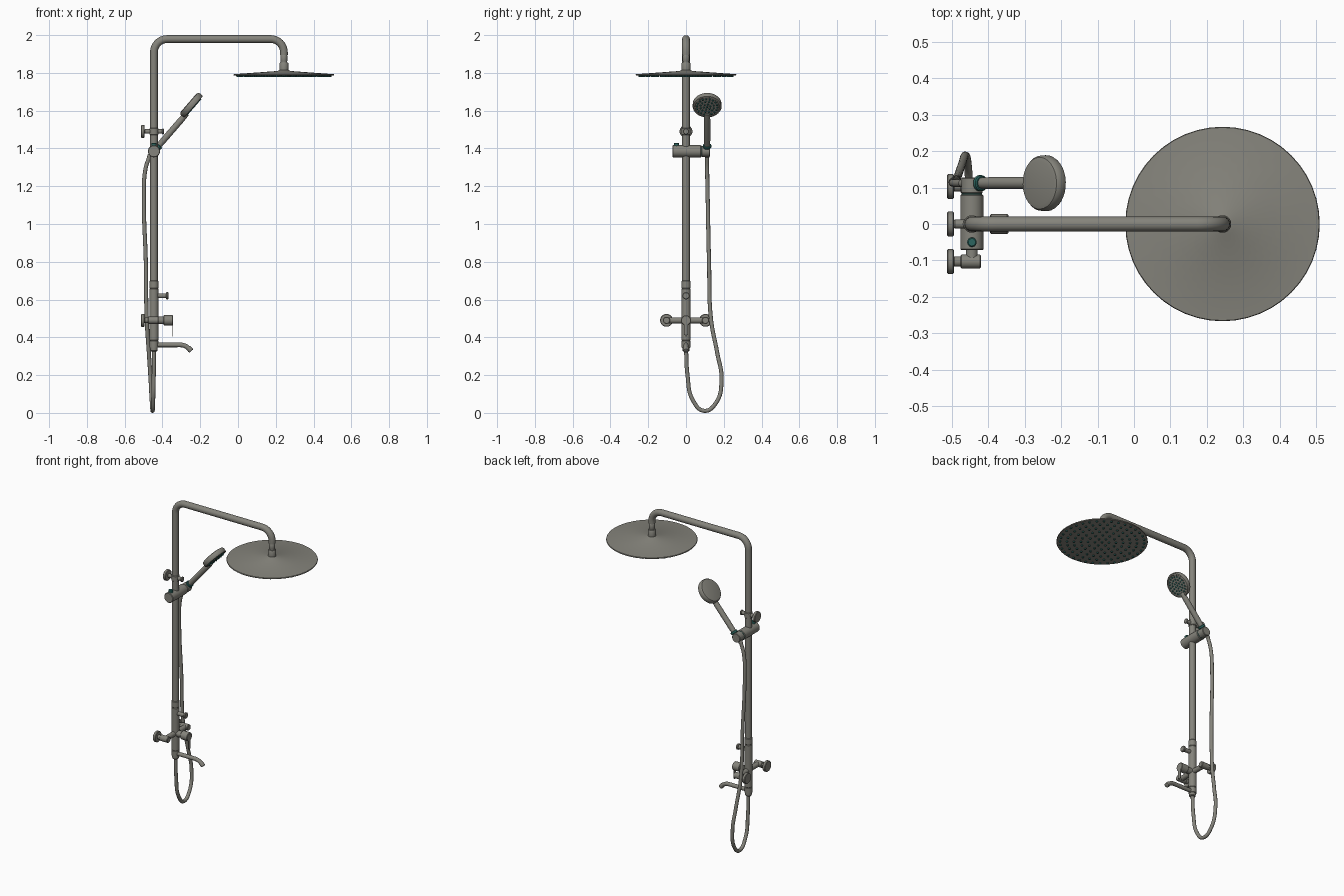
import bpy, bmesh, math
from mathutils import Vector

if "Cube" in bpy.data.objects:
    bpy.data.objects.remove(bpy.data.objects["Cube"])

def mat(name, rgb):
    m = bpy.data.materials.new(name)
    m.diffuse_color = (*rgb, 1)
    m.use_nodes = True
    m.node_tree.nodes["Principled BSDF"].inputs["Base Color"].default_value = m.diffuse_color
    return m

METAL = mat("brushed_metal", (0.235, 0.23, 0.20))
TEAL = mat("dark_teal_rubber", (0.025, 0.13, 0.115))
X = -0.445                      # column axis

def finish(o, m):
    o.data.materials.append(m)
    bpy.ops.object.select_all(action='DESELECT')
    bpy.context.view_layer.objects.active = o
    o.select_set(True)
    if o.type == 'CURVE':
        bpy.ops.object.convert(target='MESH')
        o = bpy.context.object
    bpy.ops.object.shade_smooth_by_angle(angle=math.radians(35))
    return o

def add_lathe(bm, origin, axis, prof, n):
    """Closed turned solid: prof is (radius, distance along axis)."""
    a = Vector(axis).normalized()
    u = a.orthogonal().normalized()
    v = a.cross(u)
    rings = []
    for r, t in prof:
        rings.append([bm.verts.new(Vector(origin) + a * t + r * (u * math.cos(k * math.tau / n) + v * math.sin(k * math.tau / n)))
                      for k in range(n)])
    for A, B in zip(rings, rings[1:]):
        for k in range(n):
            bm.faces.new((A[k], A[(k + 1) % n], B[(k + 1) % n], B[k]))
    bm.faces.new(rings[0][::-1])
    bm.faces.new(rings[-1])

def to_object(name, bm, m):
    bmesh.ops.recalc_face_normals(bm, faces=bm.faces)
    me = bpy.data.meshes.new(name)
    bm.to_mesh(me)
    bm.free()
    o = bpy.data.objects.new(name, me)
    bpy.context.collection.objects.link(o)
    return finish(o, m)

def lathe(name, origin, axis, prof, m=METAL, n=32):
    bm = bmesh.new()
    add_lathe(bm, origin, axis, prof, n)
    return to_object(name, bm, m)

def cyl(name, p, q, r, m=METAL, n=32, bev=0.003):
    d = Vector(q) - Vector(p)
    L = d.length
    return lathe(name, p, d, [(r - bev, 0), (r, bev), (r, L - bev), (r - bev, L)], m, n)

def curve(name, pts, r, bezier=False):
    c = bpy.data.curves.new(name, 'CURVE')
    c.dimensions = '3D'
    c.bevel_depth, c.bevel_resolution, c.use_fill_caps = r, 6, True
    s = c.splines.new('BEZIER' if bezier else 'POLY')
    if bezier:
        s.bezier_points.add(len(pts) - 1)
        for b, p in zip(s.bezier_points, pts):
            b.co = p
            b.handle_left_type = b.handle_right_type = 'AUTO'
        s.resolution_u = 12
    else:
        s.points.add(len(pts) - 1)
        for b, p in zip(s.points, pts):
            b.co = (*p, 1)
    o = bpy.data.objects.new(name, c)
    bpy.context.collection.objects.link(o)
    return finish(o, METAL)

def arc(cx, cz, r, a0, a1, n=10):
    return [(cx + r * math.cos(math.radians(a0 + (a1 - a0) * k / n)), 0,
             cz + r * math.sin(math.radians(a0 + (a1 - a0) * k / n))) for k in range(n + 1)]

def nozzles(name, centre, normal, count, step, r, h):
    """Rubber nozzles in concentric rings on a spray face."""
    bm = bmesh.new()
    a = Vector(normal).normalized()
    u = a.orthogonal().normalized()
    v = a.cross(u)
    for i in range(count + 1):
        k_max = max(1, 6 * i)
        for k in range(k_max):
            t = math.tau * (k + 0.37 * i) / k_max
            p = Vector(centre) + i * step * (u * math.cos(t) + v * math.sin(t))
            add_lathe(bm, p, a, [(r, -0.002), (r * 0.75, h)], 8)
    return to_object(name, bm, TEAL)

# Riser column and overhead arm
B = 0.07
curve("riser_and_arm", [(X, 0, 0.5)] + arc(X + B, 1.979 - B, B, 180, 90)
      + arc(0.243 - B, 1.979 - B, B, 90, 0) + [(0.243, 0, 1.895)], 0.0205)

# Overhead rain shower
lathe("arm_connector", (0.243, 0, 1.80), (0, 0, 1),
      [(0.022, 0), (0.024, 0.01), (0.024, 0.05), (0.021, 0.055), (0.017, 0.056), (0.017, 0.062),
       (0.018, 0.065), (0.018, 0.092), (0.016, 0.095), (0.019, 0.098), (0.019, 0.11)])
lathe("rain_head", (0.243, 0, 1.785), (0, 0, 1),
      [(0.260, 0), (0.265, 0.001), (0.267, 0.004), (0.265, 0.008), (0.035, 0.025), (0.025, 0.03)], n=48)
nozzles("rain_nozzles", (0.243, 0, 1.785), (0, 0, -1), 6, 0.041, 0.007, 0.007)

# Upper wall bracket
Z = 1.49
cyl("upper_wall_flange", (-0.513, 0, Z), (-0.494, 0, Z), 0.034)
cyl("upper_bracket_rod", (-0.495, 0, Z), (-0.40, 0, Z), 0.012)
cyl("upper_bracket_cap", (-0.402, 0, Z), (-0.392, 0, Z), 0.016)
cyl("upper_bracket_collar", (X, 0, Z - 0.018), (X, 0, Z + 0.018), 0.024)

# Sliding holder for the hand shower
Z = 1.385
cyl("slider_body", (X, -0.072, Z), (X, 0.081, Z), 0.032)
cyl("slider_swivel", (X, 0.083, Z), (X, 0.128, Z), 0.029)
cyl("swivel_seal", (X, 0.08, Z), (X, 0.084, Z), 0.028, TEAL, bev=0.001)
cyl("slider_button", (X, -0.05, Z + 0.02), (X, -0.05, Z + 0.045), 0.013, TEAL)

# Hand shower
d = Vector((0.655, 0, 0.756))
nrm = Vector((0.756, 0, -0.655))
base = Vector((X, 0.112, Z))
head = Vector((-0.247, 0.112, 1.63))
cyl("holder_seal", base + d * 0.028, base + d * 0.043, 0.022, TEAL)
lathe("hand_handle", base - d * 0.045, d,
      [(0.010, 0), (0.013, 0.01), (0.014, 0.05), (0.0165, 0.12), (0.0165, 0.27), (0.014, 0.31)])
lathe("hand_head", head - nrm * 0.019, nrm,
      [(0.060, 0), (0.071, 0.003), (0.076, 0.010), (0.077, 0.028), (0.074, 0.034), (0.066, 0.035), (0.064, 0.033)])
nozzles("hand_nozzles", head + nrm * 0.014, nrm, 3, 0.018, 0.0055, 0.006)

# Flexible hose
curve("hose", [(-0.468, 0.112, 1.36), (-0.490, 0.112, 1.29), (-0.498, 0.115, 1.13), (-0.488, 0.122, 0.80),
               (-0.483, 0.133, 0.49), (-0.472, 0.165, 0.32), (-0.463, 0.188, 0.18), (-0.456, 0.160, 0.055),
               (-0.452, 0.097, 0.011), (-0.449, 0.035, 0.07), (-0.446, 0.008, 0.20), (X, 0, 0.34)], 0.0108, True)

# Mixer body on the lower column
lathe("mixer_body", (X, 0, 0.325), (0, 0, 1),
      [(0.014, 0), (0.019, 0.004), (0.020, 0.02), (0.023, 0.022), (0.023, 0.055), (0.021, 0.057), (0.024, 0.06),
       (0.024, 0.33), (0.0215, 0.333), (0.024, 0.336), (0.024, 0.372), (0.021, 0.376)])
cyl("diverter_stem", (X, 0, 0.62), (-0.378, 0, 0.62), 0.013)
cyl("diverter_knob", (-0.380, 0, 0.62), (-0.367, 0, 0.62), 0.019)

# Crossbar with wall supplies either side
Z = 0.49
cyl("mixer_crossbar", (X, -0.105, Z), (X, 0.105, Z), 0.016)
for side, y in (("left", -0.103), ("right", 0.103)):
    cyl(side + "_wall_flange", (-0.513, y, Z), (-0.494, y, Z), 0.034)
    cyl(side + "_supply_stub", (-0.496, y, Z), (-0.472, y, Z), 0.014)
    cyl(side + "_supply_elbow", (-0.476, y, Z), (-0.420, y, Z), 0.019)

# Mixer knob and thin hanging lever
cyl("knob_neck", (X, 0, Z), (-0.392, 0, Z), 0.020)
cyl("mixer_knob", (-0.395, 0, Z), (-0.345, 0, Z), 0.027)
bm = bmesh.new()
bmesh.ops.create_cube(bm, size=1)
for v in bm.verts:
    v.co = Vector((-0.346 + v.co.x * 0.004, v.co.y * 0.02, 0.457 + v.co.z * 0.105))
bmesh.ops.bevel(bm, geom=[e for e in bm.edges if abs(e.verts[0].co.x - e.verts[1].co.x) > 0.001],
                offset=0.008, segments=4, affect='EDGES')
to_object("mixer_lever", bm, METAL)

# Bath spout
curve("spout", [(X, 0, 0.36), (-0.32, 0, 0.36)] + arc(-0.305, 0.30, 0.06, 90, 30, 8), 0.0125)
lathe("spout_tip", (-0.259, 0, 0.341), (0.65, 0, -0.76), [(0.0125, -0.008), (0.014, 0.0), (0.014, 0.016), (0.011, 0.018)])
